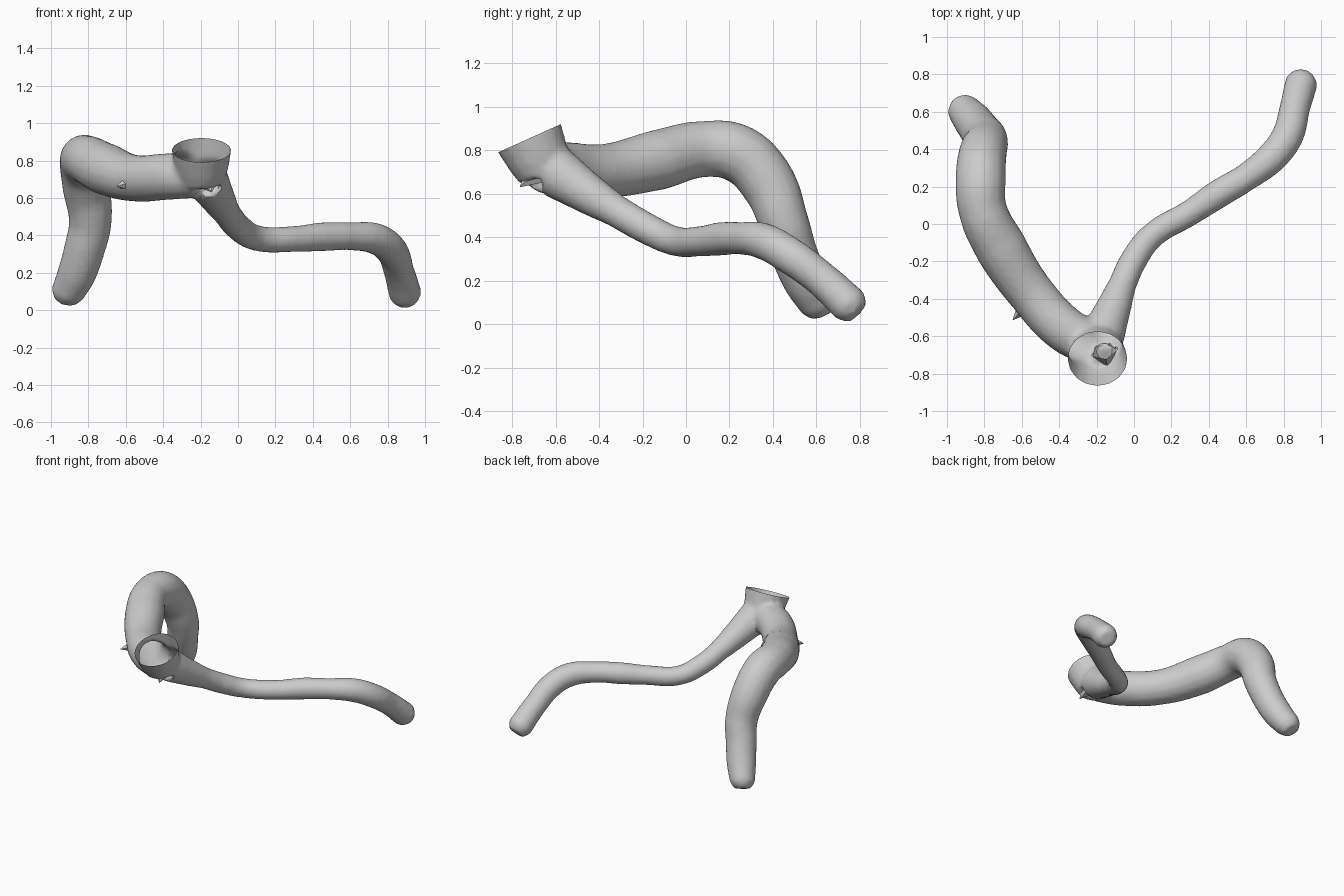
import bpy, bmesh
from mathutils import Vector

if "Cube" in bpy.data.objects:
    bpy.data.objects.remove(bpy.data.objects["Cube"], do_unlink=True)

grey = bpy.data.materials.new("plain_grey")
grey.use_nodes = True
grey.diffuse_color = (0.6, 0.6, 0.6, 1)
grey.node_tree.nodes["Principled BSDF"].inputs["Base Color"].default_value = (0.6, 0.6, 0.6, 1)


def tube(name, points):
    """Closed round tube through (x, y, z, radius) points."""
    curve = bpy.data.curves.new(name, "CURVE")
    curve.dimensions = "3D"
    curve.bevel_depth = 1
    curve.bevel_resolution = 6
    curve.resolution_u = 8
    curve.use_fill_caps = True
    spline = curve.splines.new("BEZIER")
    spline.bezier_points.add(len(points) - 1)
    for bp, (x, y, z, r) in zip(spline.bezier_points, points):
        bp.co = (x, y, z)
        bp.radius = r
        bp.handle_left_type = bp.handle_right_type = "AUTO"
    ob = bpy.data.objects.new(name, curve)
    bpy.context.collection.objects.link(ob)
    return ob


rim_centre = Vector((-0.195, -0.72, 0.855))
rim_normal = Vector((0, -0.41, 0.91)).normalized()


def along(t, r):
    return (*(rim_centre + rim_normal * t), r)


# Trunk runs past the rim so it can be cut open there
trunk = tube("trunk", [along(0.1, 0.17), along(0, 0.16), along(-0.1, 0.145), along(-0.18, 0.125)])

# Thick limb arches up and back, then drops to the floor
thick = tube("thick_limb", [
    (-0.2, -0.65, 0.72, 0.12), (-0.36, -0.57, 0.715, 0.125), (-0.55, -0.37, 0.705, 0.125),
    (-0.71, -0.13, 0.755, 0.14), (-0.81, 0.08, 0.805, 0.13), (-0.82, 0.24, 0.785, 0.135),
    (-0.81, 0.37, 0.66, 0.13), (-0.79, 0.45, 0.47, 0.115), (-0.82, 0.495, 0.33, 0.11),
    (-0.86, 0.55, 0.2, 0.105), (-0.91, 0.61, 0.09, 0.09), (-0.923, 0.63, 0.045, 0.06)])

# Thin limb runs low and level, then drops to the floor
thin = tube("thin_limb", [
    (-0.17, -0.6, 0.7, 0.12), (-0.11, -0.45, 0.6, 0.095), (-0.06, -0.32, 0.52, 0.075),
    (0.0, -0.19, 0.445, 0.073), (0.1, -0.06, 0.385, 0.069), (0.3, 0.06, 0.38, 0.07),
    (0.45, 0.16, 0.392, 0.078), (0.6, 0.25, 0.395, 0.075), (0.74, 0.36, 0.38, 0.085),
    (0.82, 0.47, 0.32, 0.086), (0.86, 0.62, 0.21, 0.082), (0.895, 0.755, 0.085, 0.088),
    (0.905, 0.79, 0.05, 0.06)])

# Fuse the tubes into one skin
bpy.ops.object.select_all(action="DESELECT")
for ob in (trunk, thick, thin):
    ob.select_set(True)
bpy.context.view_layer.objects.active = trunk
bpy.ops.object.convert(target="MESH")
bpy.ops.object.join()
body = bpy.context.view_layer.objects.active
body.name = "forked_tube"
remesh = body.modifiers.new("fuse", "REMESH")
remesh.mode = "VOXEL"
remesh.voxel_size = 0.016
smooth = body.modifiers.new("soften", "SMOOTH")
smooth.iterations = 5
for mod in ("fuse", "soften"):
    bpy.ops.object.modifier_apply(modifier=mod)

# Open the trunk at its slanted rim, leaving a hollow shell
bm = bmesh.new()
bm.from_mesh(body.data)
bmesh.ops.bisect_plane(bm, geom=bm.verts[:] + bm.edges[:] + bm.faces[:],
                       plane_co=rim_centre, plane_no=rim_normal, clear_outer=True)
bm.to_mesh(body.data)
bm.free()
body.data.materials.clear()
body.data.materials.append(grey)
bpy.ops.object.shade_smooth_by_angle()


def spur(name, base, tip, radius):
    """Small jagged point on the skin."""
    base, tip = Vector(base), Vector(tip)
    axis = tip - base
    mesh = bpy.data.meshes.new(name)
    bm = bmesh.new()
    bmesh.ops.create_cone(bm, segments=5, radius1=radius, radius2=0, depth=axis.length)
    turn = axis.to_track_quat("Z", "Y").to_matrix().to_4x4()
    turn.translation = (base + tip) / 2
    bm.transform(turn)
    bm.to_mesh(mesh)
    bm.free()
    mesh.materials.append(grey)
    bpy.context.collection.objects.link(bpy.data.objects.new(name, mesh))


spur("side_spur", (-0.58, -0.44, 0.68), (-0.65, -0.515, 0.66), 0.05)
spur("front_spur", (-0.16, -0.68, 0.7), (-0.14, -0.765, 0.63), 0.07)
